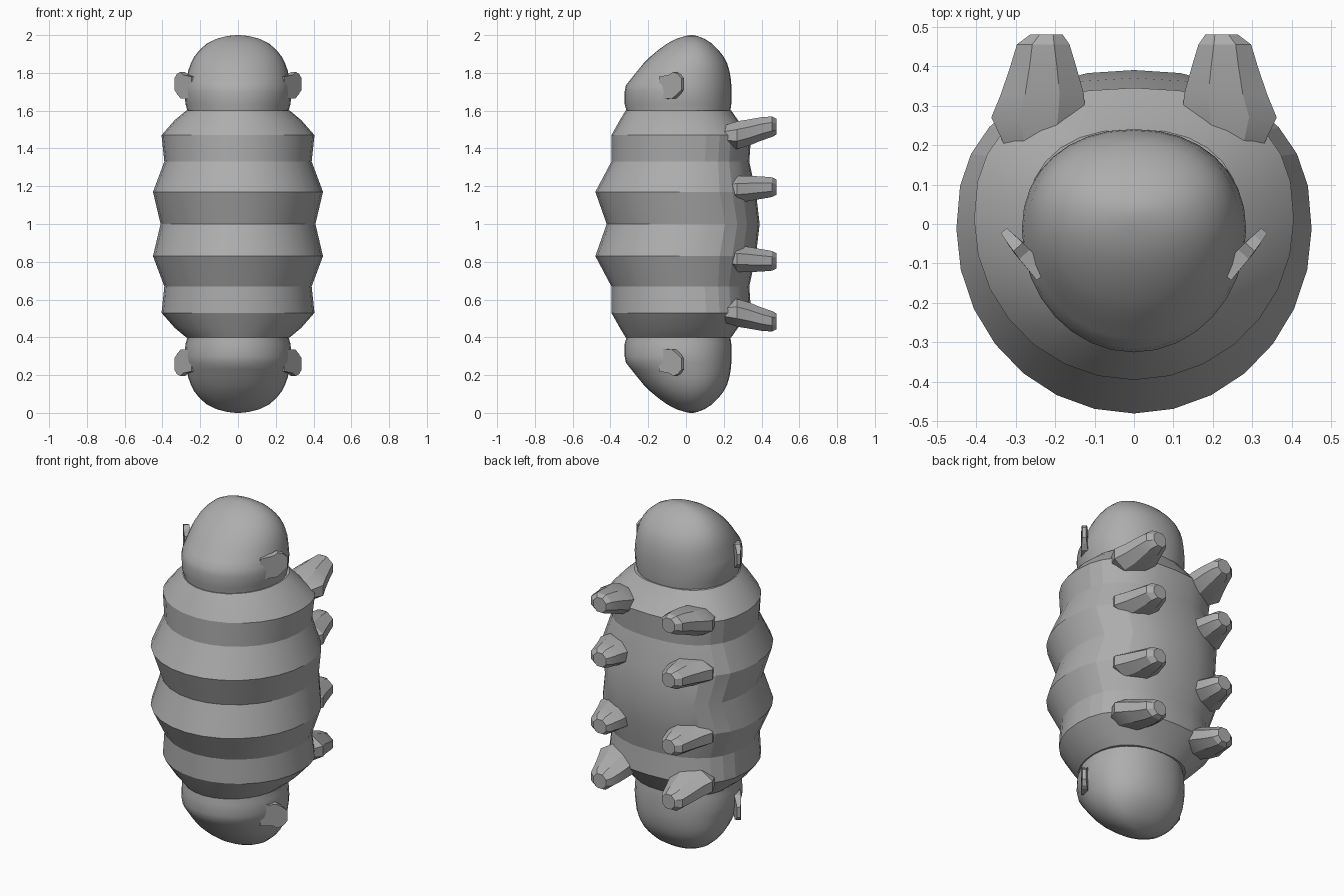
import bpy, bmesh, math
from mathutils import Vector

if "Cube" in bpy.data.objects:
    bpy.data.objects.remove(bpy.data.objects["Cube"])

grey = bpy.data.materials.new("plain_grey")
grey.diffuse_color = (0.42, 0.42, 0.42, 1)
grey.use_nodes = True
grey.node_tree.nodes["Principled BSDF"].inputs["Base Color"].default_value = grey.diffuse_color


def loft(name, rings, smooth=None):
    """Skin a list of equal-length point rings, cap the ends."""
    bm = bmesh.new()
    vr = [[bm.verts.new(p) for p in r] for r in rings]
    n = len(vr[0])
    for a, b in zip(vr, vr[1:]):
        for i in range(n):
            j = (i + 1) % n
            bm.faces.new((a[i], a[j], b[j], b[i]))
    bm.faces.new(vr[0])
    bm.faces.new(vr[-1])
    bmesh.ops.recalc_face_normals(bm, faces=bm.faces)
    me = bpy.data.meshes.new(name)
    bm.to_mesh(me)
    bm.free()
    me.materials.append(grey)
    ob = bpy.data.objects.new(name, me)
    bpy.context.collection.objects.link(ob)
    if smooth:
        bpy.ops.object.select_all(action='DESELECT')
        ob.select_set(True)
        bpy.context.view_layer.objects.active = ob
        bpy.ops.object.shade_smooth_by_angle(angle=math.radians(smooth))
    return ob


def oval(z, hw, front, back, n, power=2.0):
    """Horizontal ring: half width, front y, back y; back half squared off by power."""
    c = front + 0.55 * (back - front)
    pts = []
    for i in range(n):
        a = 2 * math.pi * i / n
        co, s = math.cos(a), math.sin(a)
        if s > 0:
            e = 2 / power
            x = math.copysign(abs(co) ** e, co)
            pts.append((hw * x, c + (back - c) * s ** e, z))
        else:
            pts.append((hw * co, c + (c - front) * s, z))
    return pts


def flip(z, up):
    return z if up else 2 - z


# segmented body, symmetric about mid height, flatter along the back
half = [(1.00, .41, -.42, .39), (1.17, .45, -.48, .37), (1.33, .39, -.395, .335),
        (1.47, .405, -.395, .345), (1.55, .335, -.35, .275), (1.60, .275, -.32, .24)]
full = [(2 - z, w, f, b) for z, w, f, b in reversed(half[1:])] + half
loft("segmented_body", [oval(*r, 28, 2.4) for r in full], smooth=14)

# rounded heads with sloping brow, one at each end
head = [(1.50, .27, -.31, .225), (1.60, .268, -.315, .235), (1.635, .278, -.325, .24),
        (1.70, .284, -.325, .24), (1.735, .28, -.318, .24), (1.77, .272, -.29, .237),
        (1.81, .264, -.258, .23), (1.85, .25, -.225, .218), (1.885, .232, -.19, .2),
        (1.92, .205, -.148, .173), (1.955, .165, -.1, .138), (1.98, .115, -.052, .1),
        (1.995, .058, -.005, .06), (2.0, .012, .02, .04)]

# ear outline: distance outwards, height, half thickness
ear = [(-.05, 1.66, .02), (.04, 1.665, .018), (.07, 1.685, .014), (.098, 1.71, .01), (.1, 1.77, .01),
       (.075, 1.795, .013), (.045, 1.805, .016), (.02, 1.79, .018), (-.05, 1.78, .02)]
# legs: (name, root height, tip rise, half height)
legs = [("outer", 1.47, .045, .075), ("inner", 1.185, .01, .072)]

for end, up in (("upper", True), ("lower", False)):
    loft(end + "_head", [oval(flip(z, up), w, f, b, 32, 2.15) for z, w, f, b in head], smooth=30)

    for side, s in (("left", -1), ("right", 1)):
        # thin ear flap angled outwards and back
        out = Vector((.66, .75, 0))
        nrm = Vector((.75, -.66, 0))
        rings = []
        for k in (-1, 1):
            ring = []
            for t, z, h in ear:
                p = Vector((.264, -.092, 0)) + out * t + nrm * k * h
                ring.append((p.x * s, p.y, flip(z, up)))
            rings.append(ring)
        loft(f"{end}_{side}_ear", rings)

        # stubby tapered legs on the back: y, centre x, half width, height factor, rise factor
        for kind, zc, rise, hh in legs:
            rings = []
            for y, cx, w, h, k in ((.20, .24, .09, .75, -.1), (.27, .242, .122, 1.0, 0),
                                   (.33, .232, .107, .95, .3), (.40, .23, .085, .84, .75),
                                   (.455, .23, .068, .74, 1), (.48, .222, .042, .56, 1)):
                ring = []
                for i in range(8):
                    a = 2 * math.pi * (i + .5) / 8
                    ring.append((s * (cx + w * 1.06 * math.cos(a)), y,
                                 flip(zc + rise * k + hh * h * 1.06 * math.sin(a), up)))
                rings.append(ring)
            loft(f"{end}_{kind}_{side}_leg", rings, smooth=25)
